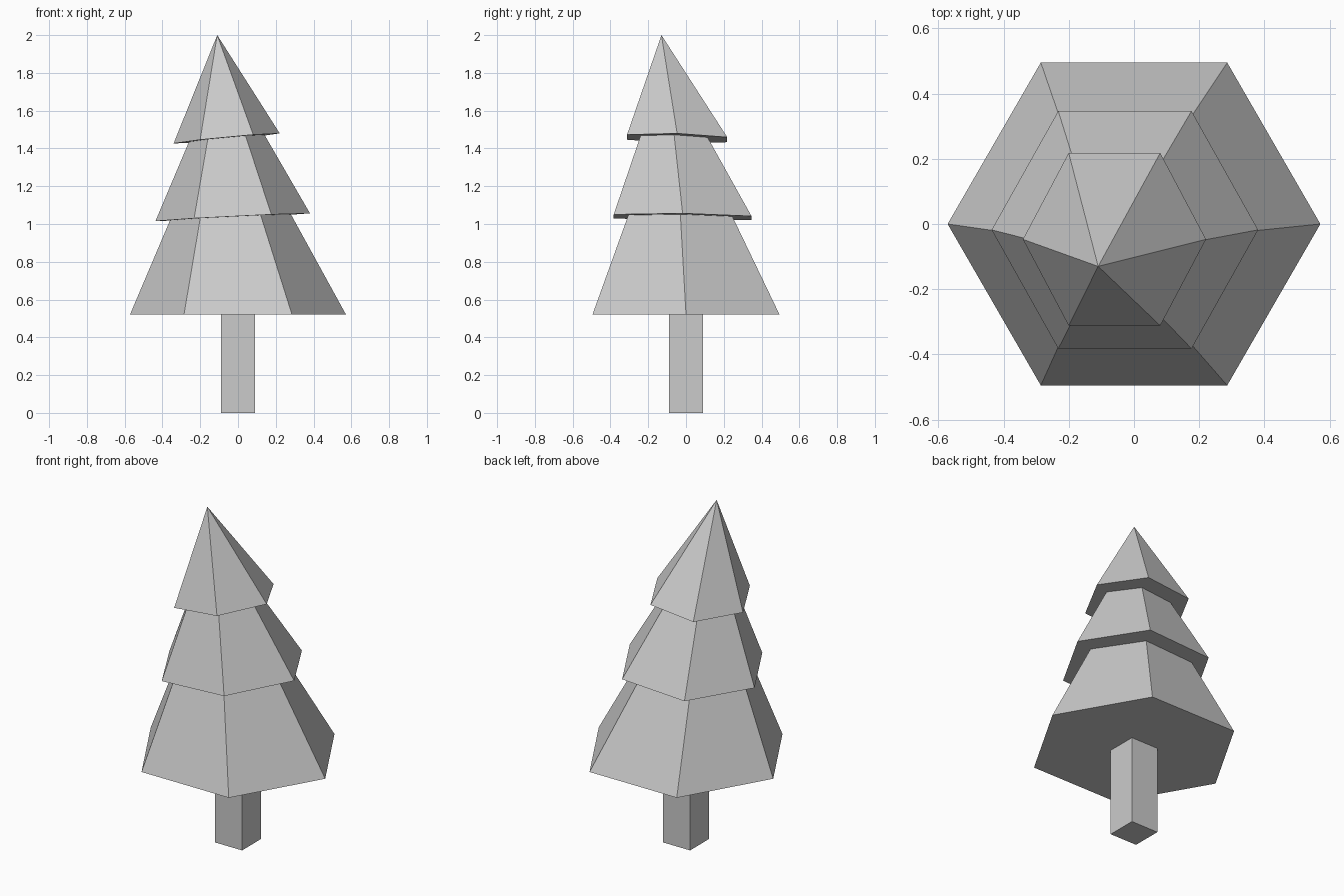
import bpy, bmesh
from math import cos, sin, radians

if "Cube" in bpy.data.objects:
    bpy.data.objects.remove(bpy.data.objects["Cube"])

def link(bm, name):
    bmesh.ops.recalc_face_normals(bm, faces=bm.faces)
    me = bpy.data.meshes.new(name)
    bm.to_mesh(me)
    bm.free()
    ob = bpy.data.objects.new(name, me)
    bpy.context.collection.objects.link(ob)
    return ob

# trunk
bpy.ops.mesh.primitive_cube_add(size=1, location=(0, 0, 0.26))
trunk = bpy.context.object
trunk.name = "trunk"
trunk.scale = (0.178, 0.178, 0.52)

# foliage: one skin lofted through tilted hexagon rings, ending in an off-centre tip
# base plane of each tier: height at the ring, slope along x, slope along y, pivot
PLANES = [(0.52, 0, 0, 0, 0),
          (1.036, 0.05, -0.012, -0.028, -0.018),
          (1.453, 0.095, -0.025, -0.06, -0.047)]
# centre x, centre y, x radius, y radius, plane
RINGS = [(0, 0, 0.572, 0.572, 0),
         (-0.04, -0.03, 0.32, 0.318, 1),
         (-0.028, -0.018, 0.409, 0.421, 1),
         (-0.06, -0.063, 0.2, 0.205, 2),
         (-0.06, -0.047, 0.281, 0.306, 2)]
TIP = (-0.11, -0.13, 2.0)

bm = bmesh.new()
loops = []
for cx, cy, rx, ry, p in RINGS:
    z0, sx, sy, px, py = PLANES[p]
    loop = []
    for i in range(6):
        x = cx + rx * cos(radians(60 * i))
        y = cy + ry * sin(radians(60 * i))
        loop.append(bm.verts.new((x, y, z0 + sx * (x - px) + sy * (y - py))))
    loops.append(loop)
bm.faces.new(loops[0][::-1])
for a, b in zip(loops, loops[1:]):
    for i in range(6):
        j = (i + 1) % 6
        bm.faces.new((a[i], a[j], b[j], b[i]))
tip = bm.verts.new(TIP)
for i in range(6):
    bm.faces.new((loops[-1][i], loops[-1][(i + 1) % 6], tip))
link(bm, "foliage")
